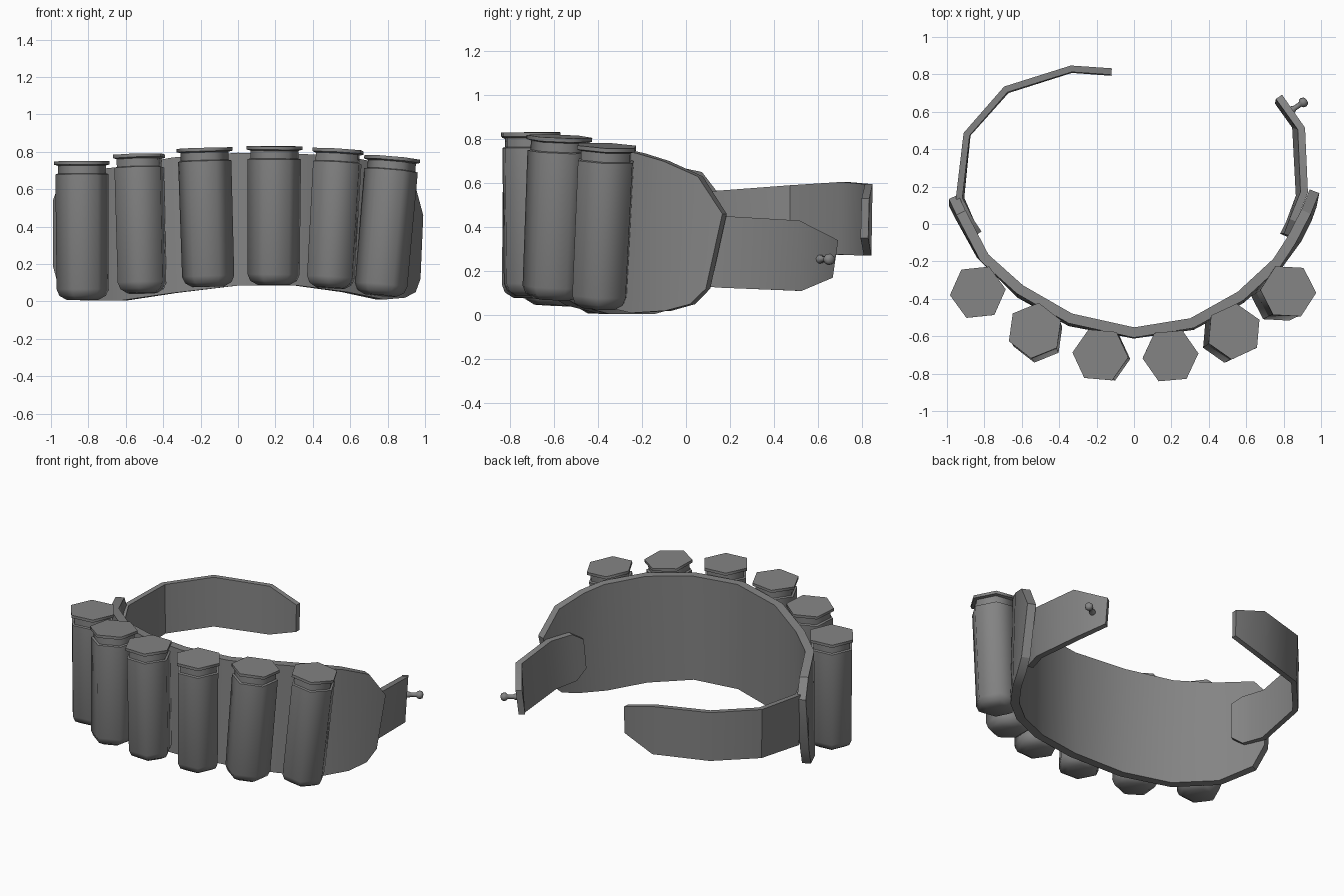
import bpy, bmesh, math
from mathutils import Vector, Matrix

if "Cube" in bpy.data.objects:
    bpy.data.objects.remove(bpy.data.objects["Cube"])

grey = bpy.data.materials.new("plain_grey")
grey.use_nodes = True
colour = (0.23, 0.23, 0.23, 1)
grey.diffuse_color = colour
grey.node_tree.nodes["Principled BSDF"].inputs["Base Color"].default_value = colour


def finish(name, bm, angle):
    """Turn a bmesh into a shaded, coloured object."""
    bmesh.ops.recalc_face_normals(bm, faces=bm.faces)
    mesh = bpy.data.meshes.new(name)
    bm.to_mesh(mesh)
    bm.free()
    mesh.materials.append(grey)
    ob = bpy.data.objects.new(name, mesh)
    bpy.context.collection.objects.link(ob)
    bpy.ops.object.select_all(action='DESELECT')
    ob.select_set(True)
    bpy.context.view_layer.objects.active = ob
    bpy.ops.object.shade_smooth_by_angle(angle=math.radians(angle))
    return ob


def loft(bm, rings):
    """Skin equal-sized rings of points and cap both ends."""
    loops = [[bm.verts.new(p) for p in r] for r in rings]
    n = len(loops[0])
    for a, b in zip(loops, loops[1:]):
        for i in range(n):
            j = (i + 1) % n
            bm.faces.new((a[i], a[j], b[j], b[i]))
    bm.faces.new(loops[0])
    bm.faces.new(loops[-1])


def strip(name, stations, thick):
    """Curved strap through stations of (top point, bottom point)."""
    mids = [(Vector(t) + Vector(b)) / 2 for t, b in stations]
    rings = []
    for i, (t, b) in enumerate(stations):
        d = mids[min(i + 1, len(mids) - 1)] - mids[max(i - 1, 0)]
        off = Vector((d.y, -d.x, 0)).normalized() * thick / 2
        t, b = Vector(t), Vector(b)
        rings.append((t + off, t - off, b - off, b + off))
    bm = bmesh.new()
    loft(bm, rings)
    return finish(name, bm, 32)


def turned(name, top, bottom, profile, sides, turn, angle):
    """Sided solid along an axis; profile is (distance from top, radius)."""
    top, bottom = Vector(top), Vector(bottom)
    axis = (bottom - top).normalized()
    q = Vector((0, 0, -1)).rotation_difference(axis)
    rings = []
    for dist, r in profile:
        rings.append([top + axis * dist + q @ Vector((r * math.cos(a), r * math.sin(a), 0))
                      for a in (math.radians(turn) + math.tau * k / sides for k in range(sides))])
    bm = bmesh.new()
    loft(bm, rings)
    return finish(name, bm, angle)


# Wide front band with chamfered ends
strip("front_band", [
    ((-0.965, 0.145, 0.54), (-0.965, 0.11, 0.19)),
    ((-0.925, 0.06, 0.65), (-0.93, 0.04, 0.06)),
    ((-0.80, -0.18, 0.70), (-0.82, -0.16, 0.005)),
    ((-0.61, -0.35, 0.72), (-0.61, -0.37, 0.005)),
    ((-0.34, -0.505, 0.77), (-0.34, -0.52, 0.045)),
    ((0.00, -0.58, 0.795), (0.00, -0.585, 0.085)),
    ((0.31, -0.53, 0.79), (0.31, -0.54, 0.085)),
    ((0.57, -0.385, 0.775), (0.57, -0.40, 0.05)),
    ((0.765, -0.205, 0.735), (0.76, -0.23, 0.01)),
    ((0.84, -0.09, 0.70), (0.87, -0.08, 0.02)),
    ((0.92, 0.065, 0.63), (0.925, 0.03, 0.05)),
    ((0.965, 0.175, 0.46), (0.95, 0.10, 0.12)),
], 0.055)

# Long strap curling round the back from the right end
strip("long_strap", [
    ((-0.83, -0.05, 0.51), (-0.83, -0.05, 0.27)),
    ((-0.87, 0.01, 0.55), (-0.87, 0.01, 0.22)),
    ((-0.935, 0.14, 0.565), (-0.925, 0.14, 0.225)),
    ((-0.895, 0.48, 0.59), (-0.89, 0.48, 0.26)),
    ((-0.685, 0.72, 0.605), (-0.68, 0.715, 0.275)),
    ((-0.335, 0.83, 0.595), (-0.335, 0.825, 0.27)),
    ((-0.12, 0.815, 0.53), (-0.12, 0.81, 0.35)),
], 0.035)

# Short strap on the left end
strip("short_strap", [
    ((0.82, -0.06, 0.40), (0.80, -0.06, 0.21)),
    ((0.85, 0.02, 0.455), (0.83, 0.0, 0.14)),
    ((0.91, 0.17, 0.45), (0.885, 0.15, 0.125)),
    ((0.895, 0.51, 0.43), (0.865, 0.52, 0.11)),
    ((0.775, 0.68, 0.34), (0.77, 0.655, 0.17)),
], 0.04)

# Stud on the short strap
turned("strap_stud", (0.83, 0.60, 0.255), (0.92, 0.66, 0.253),
       [(0, 0.02), (0.025, 0.02), (0.035, 0.014), (0.07, 0.014), (0.078, 0.024),
        (0.092, 0.027), (0.106, 0.022), (0.112, 0.01)], 8, 0, 50)

# Six-sided shells: top centre, bottom centre, turn in degrees
shell_profile = [(0, 0.150), (0.018, 0.150), (0.024, 0.129), (0.066, 0.129),
                 (0.070, 0.143), (0.685, 0.140), (0.72, 0.125), (0.742, 0.085)]
shells = [
    ((-0.835, -0.365, 0.75), (-0.83, -0.37, 0.01), 6),
    ((-0.53, -0.57, 0.785), (-0.512, -0.605, 0.045), 22),
    ((-0.18, -0.70, 0.82), (-0.158, -0.71, 0.082), -5),
    ((0.195, -0.705, 0.83), (0.19, -0.70, 0.09), 5),
    ((0.535, -0.575, 0.812), (0.493, -0.605, 0.075), 25),
    ((0.825, -0.36, 0.77), (0.76, -0.395, 0.02), -3),
]
for i, (top, bottom, turn) in enumerate(shells):
    turned(f"shell_{i + 1}", top, bottom, shell_profile, 6, turn, 63)
